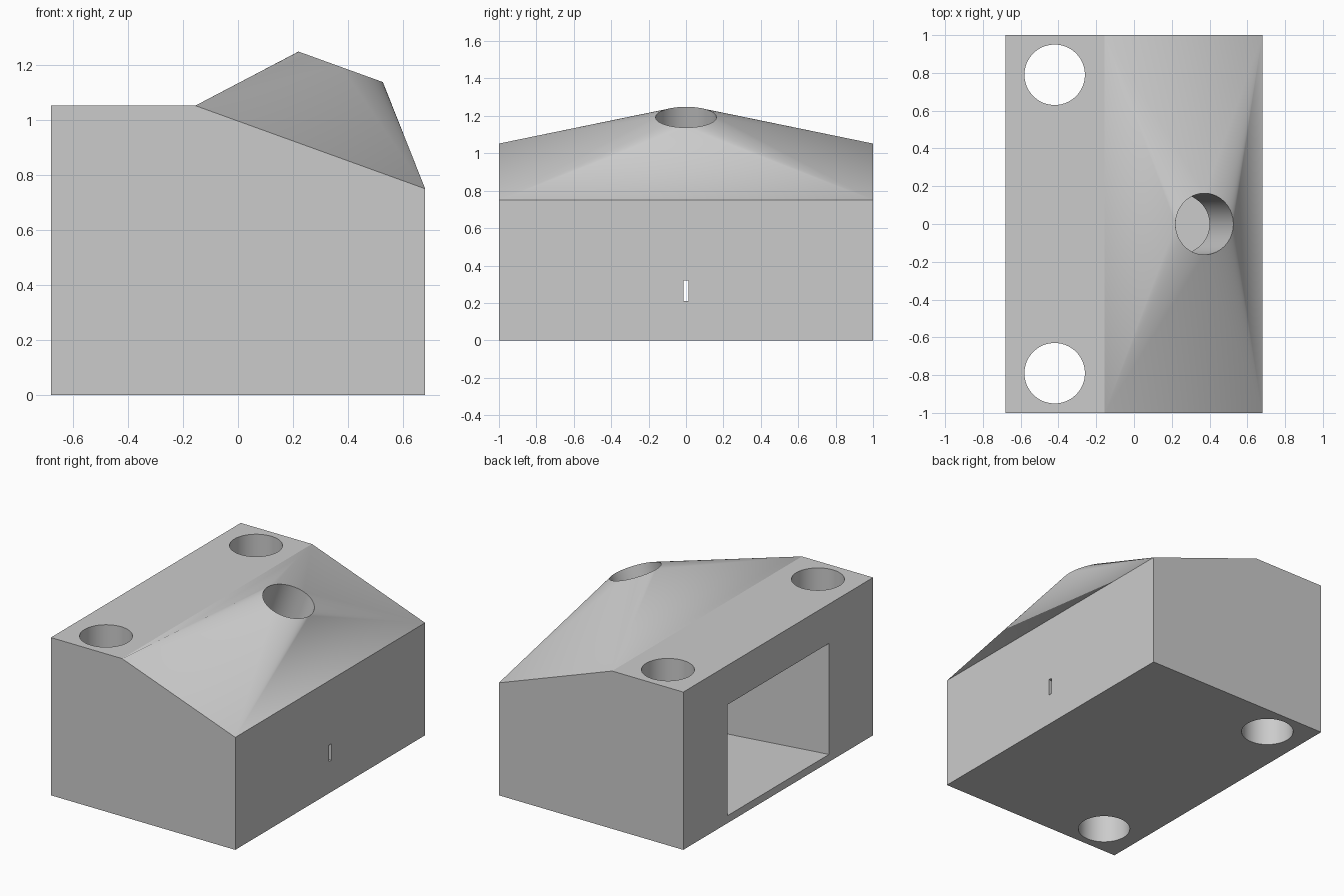
import bpy, bmesh
from math import pi, cos, sin, atan2
from mathutils import Vector, Matrix

cube = bpy.data.objects.get("Cube")
if cube:
    bpy.data.objects.remove(cube, do_unlink=True)

HX, HY = 0.68, 1.0                 # half width and half depth
RIDGE, TOP, EAVE = -0.155, 1.052, 0.75
SEG = 96

grey = bpy.data.materials.new("light grey")
grey.use_nodes = True
colour = (0.6, 0.6, 0.6, 1)
grey.diffuse_color = colour
grey.node_tree.nodes["Principled BSDF"].inputs["Base Color"].default_value = colour


def make_object(name, bm):
    bmesh.ops.recalc_face_normals(bm, faces=bm.faces)
    mesh = bpy.data.meshes.new(name)
    bm.to_mesh(mesh)
    bm.free()
    mesh.materials.append(grey)
    obj = bpy.data.objects.new(name, mesh)
    bpy.context.collection.objects.link(obj)
    return obj


def cylinder(name, radius, length, matrix):
    bm = bmesh.new()
    bmesh.ops.create_cone(bm, cap_ends=True, segments=SEG, radius1=radius,
                          radius2=radius, depth=length, matrix=matrix)
    return make_object(name, bm)


def prism(name, outline, z0, z1):
    """Upright prism over a plan outline."""
    bm = bmesh.new()
    low, high = [[bm.verts.new((x, y, z)) for x, y in outline] for z in (z0, z1)]
    bm.faces.new(low)
    bm.faces.new(high)
    for i in range(len(outline)):
        j = (i + 1) % len(outline)
        bm.faces.new((low[i], low[j], high[j], high[i]))
    return make_object(name, bm)


# Tilted frame of the round port, parallel to the sloped roof
tilt = atan2(TOP - EAVE, HX - RIDGE)
port = Matrix.Translation((0.373, 0, 1.193)) @ Matrix.Rotation(tilt, 4, 'Y')
port_radius = 0.163

# Body: extruded side profile with a hood lofted from the slope to the port
bm = bmesh.new()
profile = [(-HX, 0), (HX, 0), (HX, EAVE), (RIDGE, TOP), (-HX, TOP)]
front, back = [[bm.verts.new((x, y, z)) for x, z in profile] for y in (-HY, HY)]
corners = [front[2], front[3], back[2], back[3]]
rim = [bm.verts.new(port @ Vector((port_radius * cos(a), port_radius * sin(a), 0)))
       for a in (2 * pi * i / SEG for i in range(SEG))]
bmesh.ops.convex_hull(bm, input=corners + rim)
rim_set, corner_set = set(rim), set(corners)
doomed = [f for f in bm.faces
          if set(f.verts) <= corner_set or set(f.verts) <= rim_set]
bmesh.ops.delete(bm, geom=doomed, context='FACES_ONLY')
# Drop leftover diagonals of the removed faces
bmesh.ops.delete(bm, geom=[e for e in bm.edges if not e.link_faces], context='EDGES')
bm.faces.new(rim)
bm.faces.new(front)
bm.faces.new(back)
for i in range(5):
    if i != 2:
        j = (i + 1) % 5
        bm.faces.new((front[i], front[j], back[j], back[i]))
body = make_object("housing_body", bm)

# Cutters: rear-opening chamber, port bore, mounting holes and slot
cutters = [
    prism("chamber_cutter",
          [(-HX - 0.1, -0.552), (0.6, -0.32), (0.6, 0.32), (-HX - 0.1, 0.552)],
          0.05, 0.79),
    cylinder("port_cutter", port_radius - 0.0005, 1.1,
             port @ Matrix.Translation((0, 0, 0.05))),
    prism("slot_cutter", [(0.5, -0.014), (0.8, -0.014), (0.8, 0.014), (0.5, 0.014)],
          0.21, 0.32),
]
cutters += [cylinder("mounting_hole_cutter", 0.16, 3,
                     Matrix.Translation((-0.42, y, 0.5))) for y in (-0.79, 0.79)]

# Keep the port bore from reaching below the chamber ceiling
for v in cutters[1].data.vertices:
    if v.co.z < 0.9 and (port.inverted() @ v.co).z < -0.1:
        axis = port.to_3x3() @ Vector((0, 0, 1))
        v.co += axis * ((0.6 - v.co.z) / axis.z)

bpy.context.view_layer.objects.active = body
body.select_set(True)
for cutter in cutters:
    mod = body.modifiers.new("cut", 'BOOLEAN')
    mod.operation = 'DIFFERENCE'
    mod.solver = 'EXACT'
    mod.object = cutter
    bpy.ops.object.modifier_apply(modifier=mod.name)
    bpy.data.objects.remove(cutter, do_unlink=True)

bpy.ops.object.select_all(action='DESELECT')
body.select_set(True)
bpy.context.view_layer.objects.active = body
bpy.ops.object.shade_smooth_by_angle(angle=0.2)
